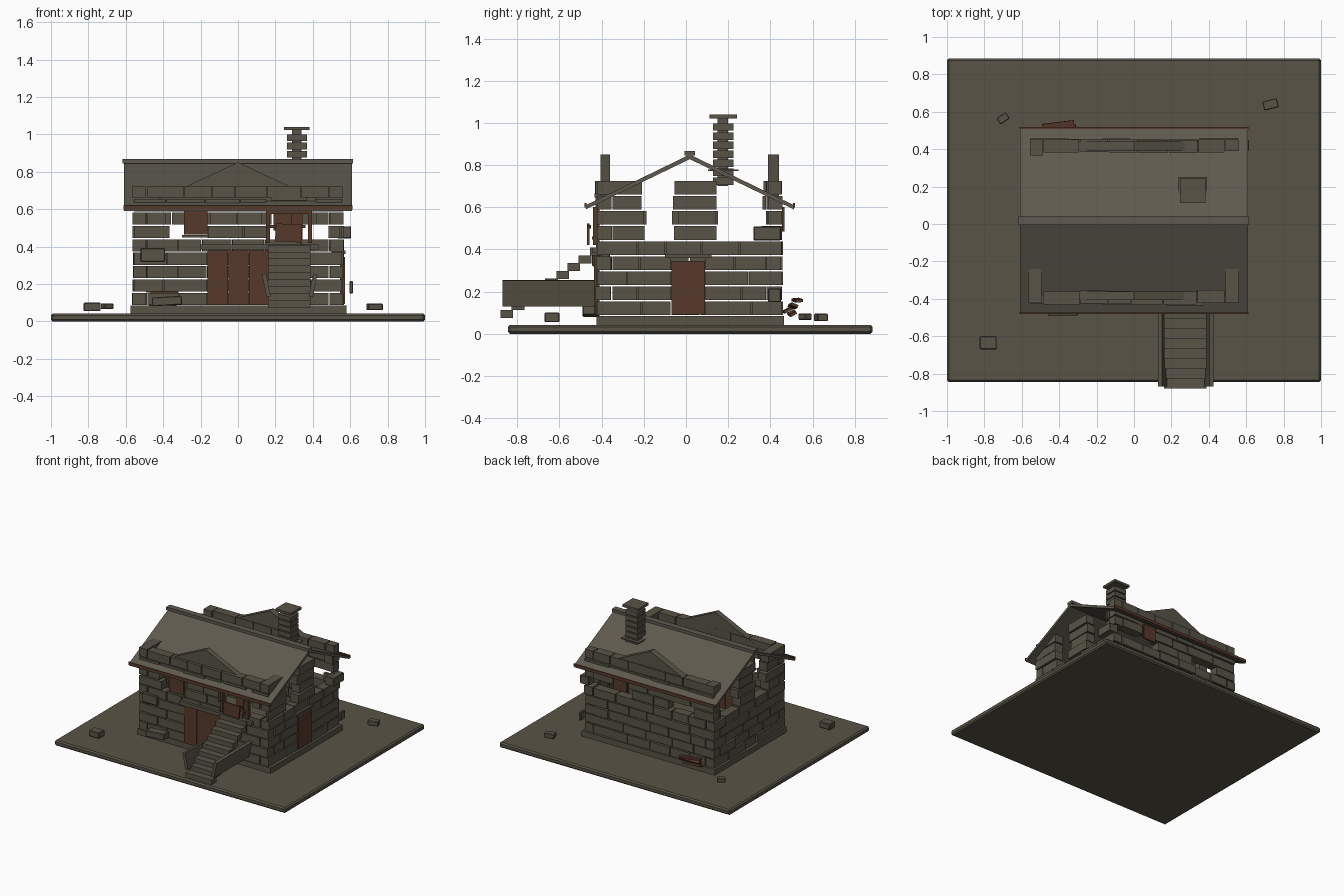
import bpy, bmesh, random
from mathutils import Matrix, Euler

if "Cube" in bpy.data.objects:
    bpy.data.objects.remove(bpy.data.objects["Cube"])

rnd = random.Random(7)


def material(name, col):
    m = bpy.data.materials.new(name)
    m.diffuse_color = (*col, 1)
    m.use_nodes = True
    m.node_tree.nodes["Principled BSDF"].inputs["Base Color"].default_value = m.diffuse_color
    return m


STONE = material("weathered_stone", (0.098, 0.088, 0.062))
ROOF = material("slate_roof", (0.112, 0.102, 0.078))
EARTH = material("earth", (0.098, 0.088, 0.062))
WOOD = material("red_brown_wood", (0.095, 0.04, 0.024))


def finish(name, bm, mat, bevel=0):
    bmesh.ops.recalc_face_normals(bm, faces=bm.faces)
    me = bpy.data.meshes.new(name)
    bm.to_mesh(me)
    bm.free()
    me.materials.append(mat)
    ob = bpy.data.objects.new(name, me)
    bpy.context.collection.objects.link(ob)
    if bevel:
        mod = ob.modifiers.new("bevel", 'BEVEL')
        mod.width, mod.segments = bevel, 1
    return ob


def add_box(bm, x0, x1, y0, y1, z0, z1, rot=(0, 0, 0)):
    m = Matrix.Translation(((x0 + x1) / 2, (y0 + y1) / 2, (z0 + z1) / 2))
    m = m @ Euler(rot).to_matrix().to_4x4() @ Matrix.Diagonal((x1 - x0, y1 - y0, z1 - z0, 1))
    bmesh.ops.create_cube(bm, size=1, matrix=m)


def boxes(name, mat, items, bevel=0):
    bm = bmesh.new()
    for it in items:
        add_box(bm, *it)
    return finish(name, bm, mat, bevel)


def prism(name, mat, pts, a, b):
    """Extrude a profile of 3D points from a to b (functions of the point)."""
    bm = bmesh.new()
    lo = [bm.verts.new(a(p)) for p in pts]
    hi = [bm.verts.new(b(p)) for p in pts]
    n = len(pts)
    bm.faces.new(lo)
    bm.faces.new(hi[::-1])
    for i in range(n):
        bm.faces.new((lo[i], lo[(i + 1) % n], hi[(i + 1) % n], hi[i]))
    return finish(name, bm, mat)


Z0, PITCH, ROWS, T = 0.085, 0.0715, 9, 0.07


def wall(name, along_x, u0, u1, w0, w1, openings):
    """Coursed stone wall; openings are (u0, u1, z0, z1)."""
    bm = bmesh.new()
    for r in range(ROWS):
        z = Z0 + r * PITCH
        zc = z + PITCH / 2
        # alternate rows interlock at the corners
        inset = T + 0.003 if (r % 2 == 0) == along_x else 0
        spans, cur = [], u0 + inset
        for o in sorted(openings):
            if o[2] < zc < o[3]:
                j = 0.02 if o[2] > 0.3 else 0
                spans.append((cur, o[0] + rnd.uniform(-j, j)))
                cur = o[1] + rnd.uniform(-j, j)
        spans.append((cur, u1 - inset))
        for a, b in spans:
            if b - a < 0.02:
                continue
            n = max(1, round((b - a) / 0.175))
            cuts = [a + (b - a) * (i + (rnd.uniform(-.22, .22) if 0 < i < n else 0)) / n
                    for i in range(n + 1)]
            for c, d in zip(cuts, cuts[1:]):
                e = rnd.uniform(-0.006, 0.006)
                p = (c + .003, d - .003)
                q = (w0 + e, w1 + e)
                add_box(bm, *(p + q if along_x else q + p), z + .003, z + PITCH - .004)
    return finish(name, bm, STONE)


# ground and plinth
boxes("ground_slab", EARTH, [(-1, 1, -.845, .885, 0, .042)], .01)
boxes("plinth", STONE, [(-.575, .58, -.425, .465, .04, .085)])

# four stone walls
wall("front_wall", True, -.56, .56, -.425, -.355,
     [(-.165, .17, 0, .385), (-.37, -.15, .44, .585), (.15, .41, .41, .655),
      (.41, .53, .44, .51)])
wall("back_wall", True, -.56, .56, .385, .455,
     [(-.38, -.16, .44, .51), (.17, .32, .44, .585), (.32, .53, .44, .51)])
side = [(-.2, -.055, .44, .75), (.145, .37, .44, .75)]
wall("right_wall", False, -.425, .455, .49, .56, side + [(-.07, .09, 0, .36)])
wall("left_wall", False, -.425, .455, -.56, -.49, side)

# pointed gables rising through the roof above front and back walls
for nm, y0, y1 in (("front_gable", -.405, -.36), ("back_gable", .39, .442)):
    prism(nm, STONE, [(-.54, .6), (.54, .6), (0, .85)],
          lambda p: (p[0], y0, p[1]), lambda p: (p[0], y1, p[1]))

# roof, ridge and eave boards
prism("roof", ROOF, [(-.475, .61), (.018, .85), (.511, .61), (.511, .59), (.018, .828), (-.475, .59)],
      lambda p: (-.61, p[0], p[1]), lambda p: (.61, p[0], p[1]))
boxes("ridge_cap", ROOF, [(-.618, .614, -.006, .042, .845, .867)])
boxes("eave_boards", WOOD, [(-.612, .612, -.482, -.472, .598, .62),
                            (-.612, .612, .508, .518, .598, .62)])

# chimney of stacked courses
boxes("chimney", STONE,
      [(.262, .368, .127, .225, .705 + i * .043, .74 + i * .043) for i in range(7)])
boxes("chimney_flue", STONE, [(.29, .34, .15, .2, .70, 1.03)])
boxes("chimney_cap", STONE, [(.245, .382, .112, .242, 1.022, 1.04)])
boxes("chimney_flashing", STONE, [(.235, .39, .105, .25, .772, .78)])

# outside stair with leaning side slabs
N = 9
boxes("stair_treads", STONE,
      [(.16, .388, -.88 + i * .053, -.82 + i * .053, .075 + i * .037, .113 + i * .037)
       for i in range(N)])
boxes("stair_side_slabs", STONE, [(.14, .163, -.87, -.435, .13, .255, (0, -.2, 0)),
                                  (.39, .413, -.87, -.435, .13, .255, (0, .2, 0))])

# lintels and sills
boxes("lintels", STONE, [(-.2, .43, -.445, -.36, .383, .41),
                         (.18, .37, -.435, -.36, .645, .665),
                         (-.3, -.155, -.445, -.36, .447, .462),
                         (.5, .575, -.1, .12, .36, .378)])

# plank doors
boxes("front_door", WOOD, [(-.163 + i * .111, -.054 + i * .111, -.436, -.41, .088, .378)
                           for i in range(3)])
boxes("side_door", WOOD, [(.545, .572, -.068, .09, .092, .345)])
# upper door, its frame and a hanging shutter
boxes("upper_door", WOOD, [(.285, .345, -.425, -.41, .42, .59),
                           (.15, .172, -.44, -.41, .42, .6),
                           (.375, .395, -.44, -.41, .42, .6),
                           (.15, .395, -.44, -.41, .575, .6),
                           (.2, .34, -.47, -.458, .425, .52, (0, .05, 0)),
                           (.15, .36, -.46, -.45, .5, .515)])
# window boards
boxes("front_window_board", WOOD, [(-.29, -.162, -.442, -.425, .465, .598)])
boxes("back_window_board", WOOD, [(.19, .3, .455, .468, .485, .6)])
# fallen planks behind the house
boxes("fallen_planks", WOOD, [(-.48, -.33, .485, .52, .09, .104, (.5, .05, .08)),
                              (-.47, -.31, .49, .525, .125, .139, (-.4, -.05, .1)),
                              (-.49, -.32, .51, .545, .152, .166, (.1, .04, .12)),
                              (-.46, -.3, .46, .5, .105, .119, (.5, 0, .05))])

# loose and displaced stones
boxes("rubble", STONE, [(-.825, -.735, -.67, -.6, .055, .1),
                        (-.73, -.67, .545, .585, .066, .096, (0, 0, .6)),
                        (.69, .77, .615, .665, .06, .095, (0, 0, .25)),
                        (-.46, -.3, -.49, -.41, .085, .132, (0, -.06, 0)),
                        (-.52, -.39, -.446, -.36, .32, .39),
                        (.53, .605, .32, .45, .443, .508),
                        (.595, .615, .39, .45, .15, .215)], .004)
